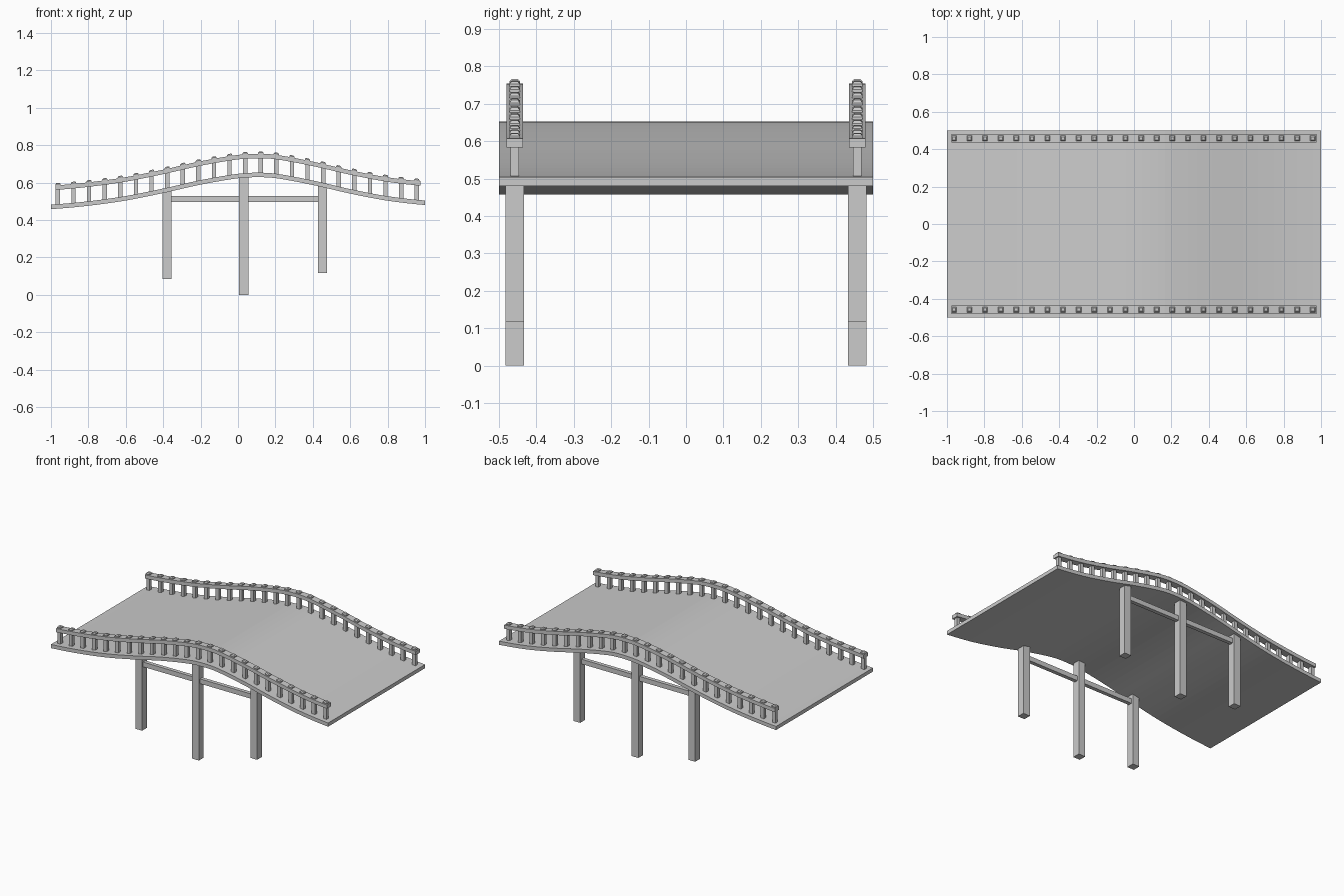
import bpy, bmesh, math

if "Cube" in bpy.data.objects:
    bpy.data.objects.remove(bpy.data.objects["Cube"])

# key points of the deck's top line (x, z)
KEYS = [(-1.2, .474), (-1, .482), (-.8, .500), (-.6, .528), (-.4, .568), (-.2, .613), (0, .647),
        (.1, .653), (.2, .648), (.4, .611), (.6, .565), (.8, .527), (1, .504), (1.2, .492)]
T = 0.024       # deck and rail thickness
YR = 0.458      # centre line of rails and legs


def deck_z(x):
    """Smooth (Hermite) height of the deck top."""
    i = 1
    while i < len(KEYS) - 3 and x > KEYS[i + 1][0]:
        i += 1
    (xa, a), (x0, b), (x1, c), (xd, d) = KEYS[i - 1:i + 3]
    h = x1 - x0
    t = (x - x0) / h
    m0, m1 = (c - a) / (x1 - xa) * h, (d - b) / (xd - x0) * h
    return ((2*t**3 - 3*t**2 + 1) * b + (t**3 - 2*t**2 + t) * m0
            + (3*t**2 - 2*t**3) * c + (t**3 - t**2) * m1)


def finish(bm, name):
    bmesh.ops.recalc_face_normals(bm, faces=bm.faces)
    me = bpy.data.meshes.new(name)
    bm.to_mesh(me)
    bm.free()
    ob = bpy.data.objects.new(name, me)
    bpy.context.collection.objects.link(ob)
    return ob


def ribbon(name, xa, xb, yc, width, lift, n=48):
    """Curved slab that follows the deck line."""
    bm = bmesh.new()
    rings = []
    for i in range(n + 1):
        x = xa + (xb - xa) * i / n
        z = deck_z(x) + lift
        rings.append([bm.verts.new((x, yc + y * width / 2, z + dz))
                      for y, dz in ((-1, -T), (1, -T), (1, 0), (-1, 0))])
    for r, s in zip(rings, rings[1:]):
        for k in range(4):
            bm.faces.new((r[k], r[(k+1) % 4], s[(k+1) % 4], s[k]))
    bm.faces.new(rings[0])
    bm.faces.new(rings[-1])
    return finish(bm, name)


def add_box(bm, xc, yc, sx, sy, z0, z1, taper=1.0, slope=0.0):
    """Box with optional narrower top, sheared along the deck slope."""
    lo, hi = [[bm.verts.new((xc + u*sx/2*k, yc + v*sy/2*k, z + u*sx/2*k*slope))
               for u, v in ((-1, -1), (1, -1), (1, 1), (-1, 1))]
              for z, k in ((z0, 1), (z1, taper))]
    bm.faces.new(lo)
    bm.faces.new(hi)
    for k in range(4):
        bm.faces.new((lo[k], lo[(k+1) % 4], hi[(k+1) % 4], hi[k]))


# deck
ribbon("deck", -1, 1, 0, 1, 0)

for side, s in (("front", -1), ("back", 1)):
    y = s * YR
    # handrail
    ribbon(side + "_handrail", -.977, .977, y, .044, .101)

    # balusters with chamfered caps showing above the rail
    posts, caps = bmesh.new(), bmesh.new()
    for i in range(24):
        x = -.963 + i * 1.919 / 23
        z = deck_z(x)
        slope = (deck_z(x + .01) - deck_z(x - .01)) / .02
        add_box(posts, x, y, .023, .023, z - .01, z + .085)
        add_box(caps, x, y, .028, .028, z + .098, z + .107, 1, slope)
        add_box(caps, x, y, .028, .028, z + .107, z + .113, .6, slope)
    finish(posts, side + "_balusters")
    finish(caps, side + "_baluster_caps")

    # legs
    for name, x, foot in (("left", -.379, .085), ("middle", .031, 0), ("right", .451, .117)):
        bm = bmesh.new()
        add_box(bm, x, y, .049, .049, foot, deck_z(x) - T + .008)
        finish(bm, f"{side}_{name}_leg")

    # cross beam joining the legs
    bm = bmesh.new()
    add_box(bm, .036, y, .80, .025, .497, .528)
    finish(bm, side + "_beam")
